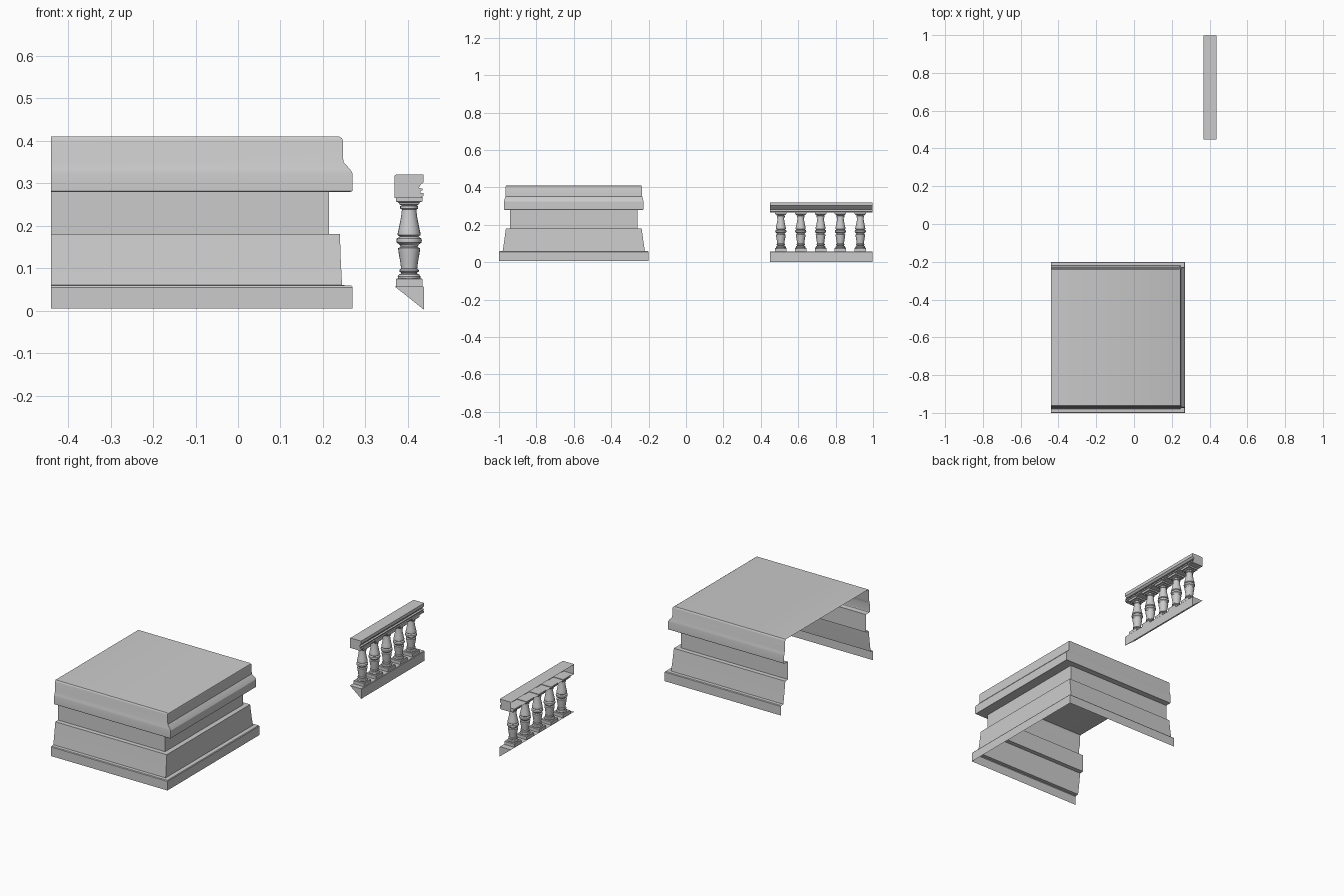
import bpy, bmesh, math

def finish(name, bm, angle=30):
    bmesh.ops.remove_doubles(bm, verts=bm.verts, dist=1e-5)
    bmesh.ops.recalc_face_normals(bm, faces=bm.faces)
    me = bpy.data.meshes.new(name)
    bm.to_mesh(me)
    bm.free()
    ob = bpy.data.objects.new(name, me)
    bpy.context.collection.objects.link(ob)
    bpy.ops.object.select_all(action='DESELECT')
    ob.select_set(True)
    bpy.context.view_layer.objects.active = ob
    bpy.ops.object.shade_smooth_by_angle(angle=math.radians(angle))
    return ob

def bridge(bm, a, b, closed=False):
    n = len(a)
    for i in range(n if closed else n - 1):
        j = (i + 1) % n
        bm.faces.new((a[i], a[j], b[j], b[i]))

# Plinth: moulded profile swept round three sides, open at back and underneath
BACK, MID_Y = -0.44, -0.6
levels = [(0.005, 0.270, 0.400), (0.055, 0.270, 0.400), (0.059, 0.267, 0.397),
          (0.060, 0.245, 0.380), (0.120, 0.242, 0.371), (0.180, 0.240, 0.363),
          (0.181, 0.214, 0.340), (0.279, 0.214, 0.340), (0.280, 0.268, 0.371),
          (0.283, 0.270, 0.373), (0.323, 0.270, 0.373), (0.333, 0.264, 0.371),
          (0.350, 0.248, 0.366), (0.400, 0.247, 0.365), (0.406, 0.245, 0.363),
          (0.410, 0.238, 0.360)]
bm = bmesh.new()
prev = None
for z, x, h in levels:
    row = [bm.verts.new(p) for p in ((BACK, MID_Y - h, z), (x, MID_Y - h, z),
                                     (x, MID_Y + h, z), (BACK, MID_Y + h, z))]
    if prev:
        bridge(bm, prev, row)
    prev = row
bm.faces.new(prev)
finish("plinth", bm)

# Balustrade rails: open-backed strips with profile ends
Y0, Y1, CX = 0.448, 0.998, 0.403

def rail(name, profile):
    bm = bmesh.new()
    a, b = ([bm.verts.new((x, y, z)) for x, z in profile] for y in (Y0, Y1))
    bridge(bm, a, b)
    bm.faces.new(a)
    bm.faces.new(b)
    finish(name, bm)

rail("bottom_rail", [(0.369, 0.057), (0.436, 0.057), (0.438, 0.055), (0.438, 0.002)])
rail("top_rail", [(0.369, 0.318), (0.372, 0.320), (0.437, 0.320), (0.437, 0.302),
                  (0.431, 0.298), (0.426, 0.289), (0.435, 0.287), (0.435, 0.283),
                  (0.430, 0.282), (0.430, 0.277), (0.437, 0.277), (0.437, 0.270),
                  (0.432, 0.268), (0.432, 0.265), (0.369, 0.265)])

# Balusters: turned shaft with square foot and flared square cap
shaft = [(0.026, 0.075), (0.027, 0.080), (0.024, 0.085), (0.019, 0.087), (0.019, 0.090),
         (0.023, 0.092), (0.023, 0.096), (0.019, 0.099), (0.021, 0.115), (0.025, 0.138),
         (0.026, 0.147), (0.020, 0.150), (0.022, 0.155), (0.029, 0.160), (0.030, 0.165),
         (0.029, 0.170), (0.022, 0.174), (0.027, 0.178), (0.027, 0.182), (0.024, 0.195),
         (0.019, 0.220), (0.017, 0.238), (0.021, 0.240), (0.021, 0.246), (0.018, 0.248),
         (0.018, 0.252)]

def lathe(bm, y, profile, sides, turn=0.0, scale=1.0):
    prev = None
    for r, z in profile:
        ring = [bm.verts.new((CX + r * scale * math.cos(turn + 2 * math.pi * i / sides),
                              y + r * scale * math.sin(turn + 2 * math.pi * i / sides), z))
                for i in range(sides)]
        if prev:
            bridge(bm, prev, ring, True)
        prev = ring
    bm.faces.new(prev)

for k in range(5):
    y = 0.507 + 0.1062 * k
    bm = bmesh.new()
    lathe(bm, y, shaft, 20)
    square = dict(sides=4, turn=math.pi / 4, scale=math.sqrt(2))
    lathe(bm, y, [(0.031, 0.056), (0.031, 0.074), (0.029, 0.076)], **square)
    lathe(bm, y, [(0.018, 0.248), (0.023, 0.250), (0.025, 0.255), (0.031, 0.257),
                  (0.031, 0.268)], **square)
    finish("baluster_%d" % (k + 1), bm)
